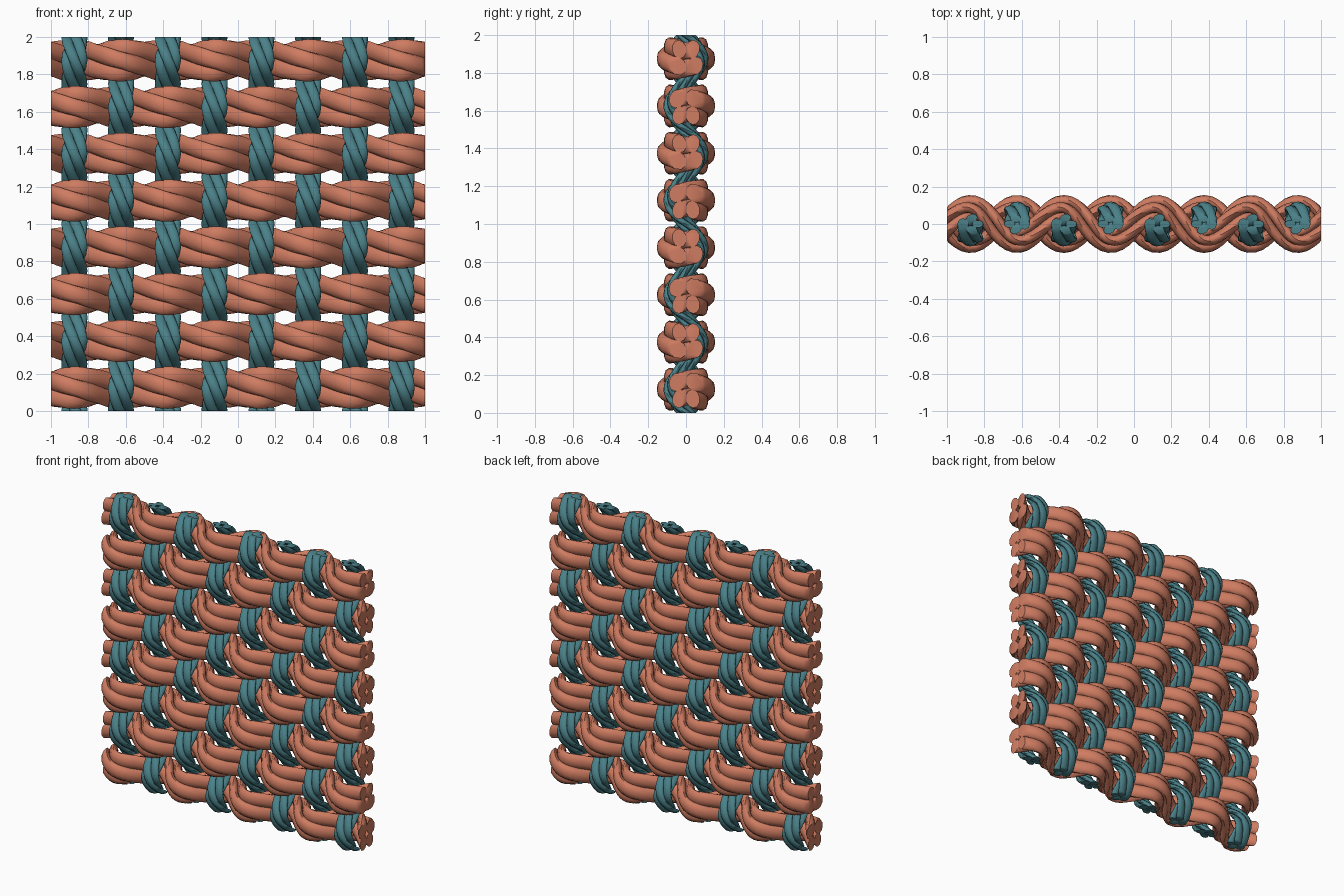
import bpy, bmesh
from math import sin, cos, pi, sqrt
from mathutils import Vector

if "Cube" in bpy.data.objects:
    bpy.data.objects.remove(bpy.data.objects["Cube"])

COUNT, GAP = 8, 0.25     # yarns each way and their spacing
PLIES, SIDES, STEPS = 4, 10, 100


def material(name, color):
    m = bpy.data.materials.new(name)
    m.diffuse_color = color
    m.use_nodes = True
    m.node_tree.nodes["Principled BSDF"].inputs["Base Color"].default_value = m.diffuse_color
    return m


def yarn(name, along, side, start, centre, amp, offset, radius, flat, pitch, mat):
    """Twisted plies following a wave in y, cut flush at both ends.
    along/side: axis directions; start: first coordinate along the yarn;
    centre: position on the side axis; amp: signed wave height."""
    bm = bmesh.new()
    k = pi / GAP
    for p in range(PLIES):
        rings = []
        for n in range(STEPS + 1):
            u = -0.1 + 2.2 * n / STEPS
            w = k * (u - GAP / 2)
            y, slope = amp * cos(w), -amp * k * sin(w)
            length = sqrt(1 + slope * slope)
            normal = (Vector((0, 1, 0)) - along * slope) / length
            mid = along * (start + u) + side * centre + Vector((0, y, 0))
            a = 2 * pi * ((u - GAP / 2) / pitch + p / PLIES)
            ring = []
            for q in range(SIDES):
                b = a + 2 * pi * q / SIDES
                s = offset * sin(a) + radius * sin(b)
                t = flat * (offset * cos(a) + radius * cos(b))
                ring.append(bm.verts.new(mid + side * s + normal * t))
            rings.append(ring)
        for r0, r1 in zip(rings, rings[1:]):
            for q in range(SIDES):
                q2 = (q + 1) % SIDES
                bm.faces.new((r0[q], r0[q2], r1[q2], r1[q]))
    # trim the ends flush and cap them
    for d, sign in ((start, -1), (start + 2, 1)):
        bmesh.ops.bisect_plane(bm, geom=bm.verts[:] + bm.edges[:] + bm.faces[:],
                               plane_co=along * d, plane_no=along * sign,
                               clear_outer=True)
    bmesh.ops.holes_fill(bm, edges=[e for e in bm.edges if e.is_boundary], sides=0)
    bmesh.ops.recalc_face_normals(bm, faces=bm.faces[:])
    me = bpy.data.meshes.new(name)
    bm.to_mesh(me)
    bm.free()
    me.materials.append(mat)
    ob = bpy.data.objects.new(name, me)
    bpy.context.collection.objects.link(ob)
    return ob


X, Z = Vector((1, 0, 0)), Vector((0, 0, 1))
red = material("terracotta", (0.62, 0.20, 0.12, 1))
teal = material("teal", (0.07, 0.22, 0.25, 1))
parts = []
for i in range(COUNT):
    sign = 1 if i % 2 == 0 else -1
    c = GAP / 2 + GAP * i
    # thick horizontal yarn
    parts.append(yarn(f"weft_yarn_{i + 1}", X, Z, -1, c, -0.086 * sign,
                      0.064, 0.049, 0.61, 1.0, red))
    # thin vertical yarn
    parts.append(yarn(f"warp_yarn_{i + 1}", Z, X, 0, c - 1, 0.08 * sign,
                      0.040, 0.030, 0.57, 0.5, teal))

# smooth strands with crisp cut ends
bpy.ops.object.select_all(action='DESELECT')
for ob in parts:
    ob.select_set(True)
bpy.context.view_layer.objects.active = parts[0]
bpy.ops.object.shade_smooth_by_angle(angle=0.9)
